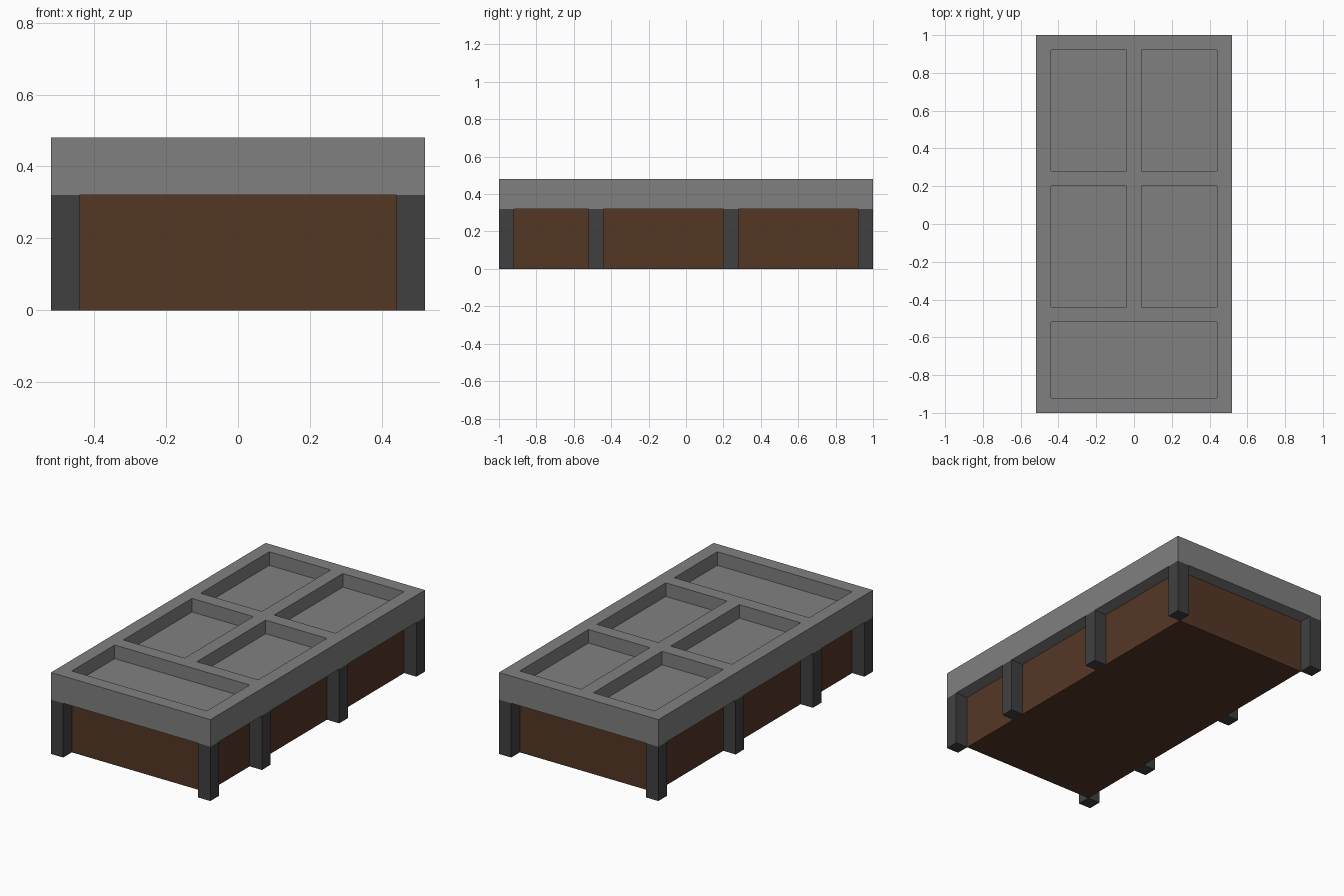
import bpy
import bmesh
from mathutils import Matrix, Vector

if "Cube" in bpy.data.objects:
    bpy.data.objects.remove(bpy.data.objects["Cube"])


def material(name, rgb):
    m = bpy.data.materials.new(name)
    m.diffuse_color = (*rgb, 1)
    m.use_nodes = True
    m.node_tree.nodes["Principled BSDF"].inputs["Base Color"].default_value = m.diffuse_color
    return m


GREY = material("mid grey", (0.216, 0.216, 0.216))
DARK = material("dark grey", (0.051, 0.051, 0.051))
BROWN = material("dark brown", (0.089, 0.038, 0.0185))


def boxes(name, spans, mat):
    """One object made of boxes given as (x0, x1, y0, y1, z0, z1)."""
    bm = bmesh.new()
    for x0, x1, y0, y1, z0, z1 in spans:
        centre = Vector((x0 + x1, y0 + y1, z0 + z1)) / 2
        size = Matrix.Diagonal((x1 - x0, y1 - y0, z1 - z0, 1))
        bmesh.ops.create_cube(bm, size=1, matrix=Matrix.Translation(centre) @ size)
    mesh = bpy.data.meshes.new(name)
    bm.to_mesh(mesh)
    bm.free()
    mesh.materials.append(mat)
    obj = bpy.data.objects.new(name, mesh)
    bpy.context.collection.objects.link(obj)
    return obj


# Brown inner body
boxes("body", [(-0.44, 0.44, -0.92, 0.92, 0, 0.32)], BROWN)

# Four posts along one side, mirrored to the other
posts = boxes("side_posts", [(0.44, 0.52, y, y + 0.08, 0, 0.32)
                             for y in (-1, -0.52, 0.2, 0.92)], DARK)
posts.modifiers.new("mirror", 'MIRROR').use_axis[0] = True

# Top slab with five sunken panels
top = boxes("top_slab", [(-0.52, 0.52, -1, 1, 0.32, 0.48)], GREY)
panels = [(-0.44, 0.44, -0.92, -0.52)]
panels += [(x, x + 0.4, y, y + 0.64) for x in (-0.44, 0.04) for y in (-0.44, 0.28)]
cutter = boxes("panel_cutter", [(*p, 0.40, 0.60) for p in panels], GREY)
cutter.hide_render = True
cut = top.modifiers.new("panels", 'BOOLEAN')
cut.operation = 'DIFFERENCE'
cut.solver = 'EXACT'
cut.object = cutter
bpy.context.view_layer.objects.active = top
bpy.ops.object.modifier_apply(modifier=cut.name)
bpy.data.objects.remove(cutter)
